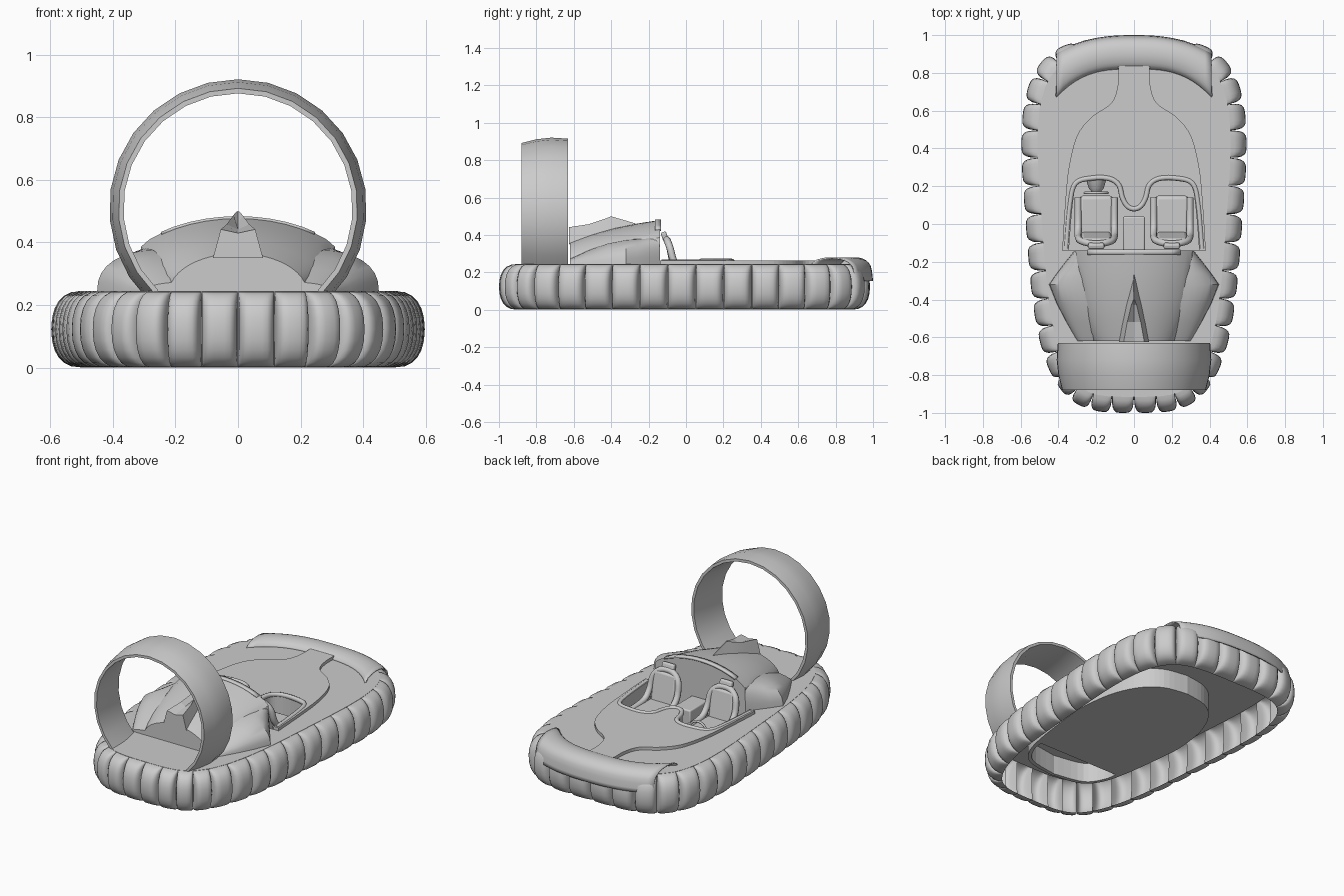
import bpy, bmesh, math
from mathutils import Vector

old = bpy.data.objects.get("Cube")
if old:
    bpy.data.objects.remove(old)

grey = bpy.data.materials.new("plain grey")
grey.use_nodes = True
grey.diffuse_color = (0.6, 0.6, 0.6, 1)
grey.node_tree.nodes["Principled BSDF"].inputs["Base Color"].default_value = (0.6, 0.6, 0.6, 1)


def make(name, bm, angle=35):
    bmesh.ops.recalc_face_normals(bm, faces=bm.faces)
    me = bpy.data.meshes.new(name)
    bm.to_mesh(me)
    bm.free()
    ob = bpy.data.objects.new(name, me)
    bpy.context.collection.objects.link(ob)
    me.materials.append(grey)
    if angle:
        bpy.ops.object.select_all(action='DESELECT')
        ob.select_set(True)
        bpy.context.view_layer.objects.active = ob
        bpy.ops.object.shade_smooth_by_angle(angle=math.radians(angle))
    return ob


def modifier(ob, kind, **settings):
    m = ob.modifiers.new(kind.lower(), kind)
    for k, v in settings.items():
        setattr(m, k, v)
    return ob


def smooth(pts, n=5):
    """Catmull-Rom curve through the points."""
    p = [Vector(q) for q in pts]
    p = [p[0]] + p + [p[-1]]
    out = []
    for a, b, c, d in zip(p, p[1:], p[2:], p[3:]):
        for i in range(n):
            t = i / n
            out.append(0.5 * (2 * b + (c - a) * t + (2 * a - 5 * b + 4 * c - d) * t * t
                              + (3 * b - a - 3 * c + d) * t ** 3))
    return out + [p[-1]]


def mirrored(half):
    """Closed outline from its +x half, listed front to back."""
    return list(half) + [Vector((-q[0], q[1])) for q in reversed(half) if abs(q[0]) > 1e-4]


def prism(name, outline, z0, z1):
    bm = bmesh.new()
    face = bm.faces.new([bm.verts.new((q[0], q[1], z0)) for q in outline])
    up = bmesh.ops.extrude_face_region(bm, geom=[face])["geom"]
    bmesh.ops.translate(bm, verts=[g for g in up if isinstance(g, bmesh.types.BMVert)],
                        vec=(0, 0, z1 - z0))
    bm.faces.ensure_lookup_table()
    return make(name, bm, 0)


def loft(name, rings, closed=False, loop=False, caps=False, angle=35):
    """Skin over rings; closed joins each ring, loop joins last ring to first."""
    bm = bmesh.new()
    vs = [[bm.verts.new(q) for q in r] for r in rings]
    n = len(vs[0])
    for a, b in zip(vs, vs[1:] + (vs[:1] if loop else [])):
        for j in range(n if closed else n - 1):
            k = (j + 1) % n
            bm.faces.new((a[j], a[k], b[k], b[j]))
    if caps:
        bm.faces.new(vs[0])
        bm.faces.new(vs[-1])
    bmesh.ops.remove_doubles(bm, verts=bm.verts, dist=1e-5)
    return make(name, bm, angle)


def tube(name, pts, radius):
    pts = smooth(pts)
    rings = []
    for i, q in enumerate(pts):
        t = (pts[min(i + 1, len(pts) - 1)] - pts[max(i - 1, 0)]).normalized()
        side = t.orthogonal() if i == 0 else side - t * side.dot(t)
        side.normalize()
        other = t.cross(side)
        rings.append([q + radius * (side * math.cos(a) + other * math.sin(a))
                      for a in [k * math.tau / 8 for k in range(8)]])
    return loft(name, rings, closed=True, caps=True, angle=60)


def box(name, size, at, bevel=0.012, tilt=0):
    bm = bmesh.new()
    bmesh.ops.create_cube(bm, size=1)
    bmesh.ops.scale(bm, vec=size, verts=bm.verts)
    ob = make(name, bm)
    ob.location = at
    ob.rotation_euler.x = tilt
    return modifier(ob, 'BEVEL', width=bevel, segments=3)


# Outer plan of the skirt, measured so that lobes are shorter at the stern
def plan(t):
    c, s = math.cos(t), math.sin(t)
    y = math.copysign(abs(s) ** (2 / 3.6), s) * 0.992 - 0.008
    return Vector((math.copysign(abs(c) ** (2 / 3.6), c) * (0.573 + 0.075 * y), y))


LOBES, DEPTH = 38, 0.1
SPLITS = (0, 0.025, 0.06, 0.12, 0.22, 0.36, 0.5, 0.64, 0.78, 0.88, 0.94, 0.975)
dense = [plan(i * math.tau / 4000 - math.pi / 2) for i in range(4001)]
dist = [0]
for a, b in zip(dense, dense[1:]):
    dist.append(dist[-1] + (b - a).length * (1.25 if a.y < -0.8 else 1))
path, j = [], 0
for u in [lobe + f for lobe in range(LOBES) for f in SPLITS]:
    d = dist[-1] * u / LOBES
    while dist[j + 1] < d:
        j += 1
    path.append((u % 1, dense[j].lerp(dense[j + 1], (d - dist[j]) / (dist[j + 1] - dist[j]))))

# Inflated skirt lobes, open on the inside, and the deck edge just within them
rings, edge = [], []
for i, (u, q) in enumerate(path):
    t = (path[(i + 1) % len(path)][1] - path[i - 1][1]).normalized()
    out = Vector((t.y, -t.x))
    base = q - out * DEPTH
    swell = 0.15 + 0.85 * (1 - abs(2 * u - 1) ** 5) ** 0.5
    ring = []
    for k in range(13):
        a = math.pi * (k / 12 - 0.5)
        p = base + out * (DEPTH * swell * math.cos(a) ** 0.75)
        ring.append((p.x, p.y, 0.123 + 0.122 * math.copysign(abs(math.sin(a)) ** 0.9, a)))
    rings.append(ring)
    if i % 4 == 0:
        edge.append(base + out * 0.015)
loft("skirt", rings, loop=True, angle=50)

# Hull, with the cockpit opening cut through every layer
cutter = prism("cockpit_cutter", mirrored(smooth([(0, 0.08), (0.04, 0.095), (0.068, 0.14), (0.085, 0.2),
               (0.13, 0.23), (0.22, 0.235), (0.3, 0.21), (0.325, 0.1), (0.345, -0.14)], 4)), 0.12, 0.6)
# Recess under the engine, open below
pocket = prism("engine_bay_cutter", mirrored(smooth([(0.28, -0.5), (0.265, -0.58), (0.19, -0.68), (0, -0.72)])),
               0.05, 0.235)
for helper in (cutter, pocket):
    helper.hide_render = True
    helper.hide_viewport = True
    helper.display_type = 'WIRE'
nose = smooth([(0.085, 0.87), (0.085, 0.74), (0.12, 0.64), (0.22, 0.57), (0.3, 0.47),
               (0.345, 0.3), (0.365, 0.1), (0.38, -0.14)])
belly = smooth([(0, 0.48), (0.15, 0.45), (0.26, 0.36), (0.335, 0.2), (0.365, 0), (0.36, -0.14),
                (0.32, -0.45), (0.27, -0.62), (0.18, -0.71), (0, -0.74)])
tub = prism("belly_tub", mirrored(belly), 0.1, 0.24)
for part in (prism("deck", edge, 0.222, 0.245), prism("raised_hull", mirrored(nose), 0.24, 0.264), tub):
    modifier(part, 'BOOLEAN', object=cutter, operation='DIFFERENCE', solver='EXACT')
modifier(tub, 'BOOLEAN', object=pocket, operation='DIFFERENCE', solver='EXACT')

# Padded rim round the front of the cockpit
rim = [(0.36, -0.13, 0.255), (0.34, 0.1, 0.256), (0.31, 0.215, 0.258), (0.22, 0.243, 0.26),
       (0.13, 0.24, 0.26), (0.08, 0.205, 0.26), (0.062, 0.14, 0.26), (0.036, 0.095, 0.26), (0, 0.08, 0.26)]
tube("cockpit_rim", rim + [(-x, y, z) for x, y, z in rim[-2::-1]], 0.014)

# Curled bow guard
fold = smooth([(0, 0.245), (0.12, 0.268), (0.4, 0.281), (0.72, 0.272), (0.93, 0.235), (1, 0.155)], 3)
rings = []
for i in range(25):
    f = i / 12 - 1
    back, front = 0.82 - 0.15 * abs(f) ** 3, 1 - 0.09 * abs(f) ** 2.5
    rings.append([(0.41 * f, back + (front - back) * q.x, q.y) for q in fold])
modifier(loft("bow_guard", rings, angle=60), 'SOLIDIFY', thickness=0.008)

# Engine cover: arched roof with a flat rear face and front bulkhead
ROOF = [(-0.14, 0.40, 0.48, 0.31), (-0.25, 0.37, 0.463, 0.305), (-0.38, 0.33, 0.437, 0.29),
        (-0.5, 0.28, 0.405, 0.26), (-0.62, 0.22, 0.365, 0.22)]


def arch(y, half, top, limit):
    return [(max(-limit, min(limit, half * math.sin(a))), y, 0.24 + (top - 0.24) * math.cos(a))
            for a in [math.pi * (k / 24 - 0.5) for k in range(25)]]


loft("engine_cover", [arch(*r) for r in ROOF], closed=True, caps=True, angle=30)
lip = [arch(y, 0.405, 0.484, 0.315)[7:-7] for y in (-0.165, -0.135)]
modifier(loft("roof_lip", lip), 'SOLIDIFY', thickness=0.012)

# Flared cheeks either side of the cover
for side, label in ((1, "left"), (-1, "right")):
    rings = []
    for y, inner, top, outer in ((-0.14, 0.29, 0.385, 0.315), (-0.2, 0.29, 0.382, 0.362),
                                 (-0.26, 0.28, 0.379, 0.408), (-0.32, 0.27, 0.375, 0.45),
                                 (-0.42, 0.24, 0.355, 0.41), (-0.52, 0.2, 0.32, 0.358),
                                 (-0.62, 0.15, 0.275, 0.3)):
        arc = [(side * (inner + (outer - inner) * math.sin(a)), y, 0.24 + (top - 0.24) * math.cos(a) ** 0.8)
               for a in [math.pi / 2 * k / 8 for k in range(8)]]
        rings.append(arc + [(side * outer, y, 0.24), (side * inner, y, 0.24)])
    loft(label + "_cheek", rings, closed=True, caps=True, angle=30)

# Peaked air scoop on the spine, grooved towards the fan
scoop = [[(-w, y, low), (-tip, y, high), (0, y, mid), (tip, y, high), (w, y, low)]
         for y, w, low, tip, high, mid in ((-0.27, 0.004, 0.44, 0.001, 0.462, 0.462),
                                           (-0.4, 0.036, 0.42, 0.003, 0.5, 0.499),
                                           (-0.43, 0.044, 0.41, 0.014, 0.488, 0.455),
                                           (-0.52, 0.062, 0.385, 0.036, 0.458, 0.442),
                                           (-0.625, 0.08, 0.35, 0.055, 0.442, 0.43))]
loft("air_scoop", scoop, closed=True, caps=True, angle=15)

# Fan duct: airfoil ring, open where it meets the deck
section = [(-0.88, 0.382), (-0.8, 0.402), (-0.72, 0.411), (-0.63, 0.405), (-0.63, 0.388), (-0.75, 0.37), (-0.88, 0.366)]
rings = []
for i in range(21):
    a = math.radians(-46 + 272 * i / 20)
    rings.append([(r * math.cos(a), y, 0.51 + r * math.sin(a)) for y, r in section])
loft("fan_duct", rings, closed=True, caps=True, angle=25)

# Bucket seats
for x, label in ((0.2, "left"), (-0.2, "right")):
    box(label + "_seat_cushion", (0.18, 0.24, 0.07), (x, 0.03, 0.165), 0.02)
    box(label + "_seat_back", (0.16, 0.035, 0.2), (x, -0.075, 0.27), 0.015, 0.2)
    box(label + "_headrest", (0.085, 0.03, 0.045), (x, -0.115, 0.395), 0.01, 0.3)
    tube(label + "_seat_bolster", [(x + 0.096 * s, y, z) for s, y, z in (
        (1, 0.14, 0.19), (1, 0.0, 0.2), (1, -0.06, 0.25), (0.9, -0.085, 0.33), (0.5, -0.1, 0.37),
        (0, -0.105, 0.378), (-0.5, -0.1, 0.37), (-0.9, -0.085, 0.33), (-1, -0.06, 0.25),
        (-1, 0.0, 0.2), (-1, 0.14, 0.19))], 0.019)
box("centre_console", (0.115, 0.18, 0.13), (0, -0.05, 0.18), 0.008)

# Steering wheel and column
wheel = [(-0.2 + 0.06 * math.cos(a), 0.165, 0.205 + 0.06 * math.sin(a))
         for a in [k * math.tau / 12 for k in range(13)]]
tube("steering_wheel", wheel, 0.007)
box("steering_spoke", (0.12, 0.01, 0.016), (-0.2, 0.168, 0.205), 0.003)
loft("steering_column", [[(-0.2 + r * math.cos(a), y, 0.205 + r * math.sin(a))
                          for a in [k * math.tau / 12 for k in range(12)]]
                         for y, r in ((0.165, 0.02), (0.19, 0.04), (0.24, 0.055))], closed=True, caps=True)
